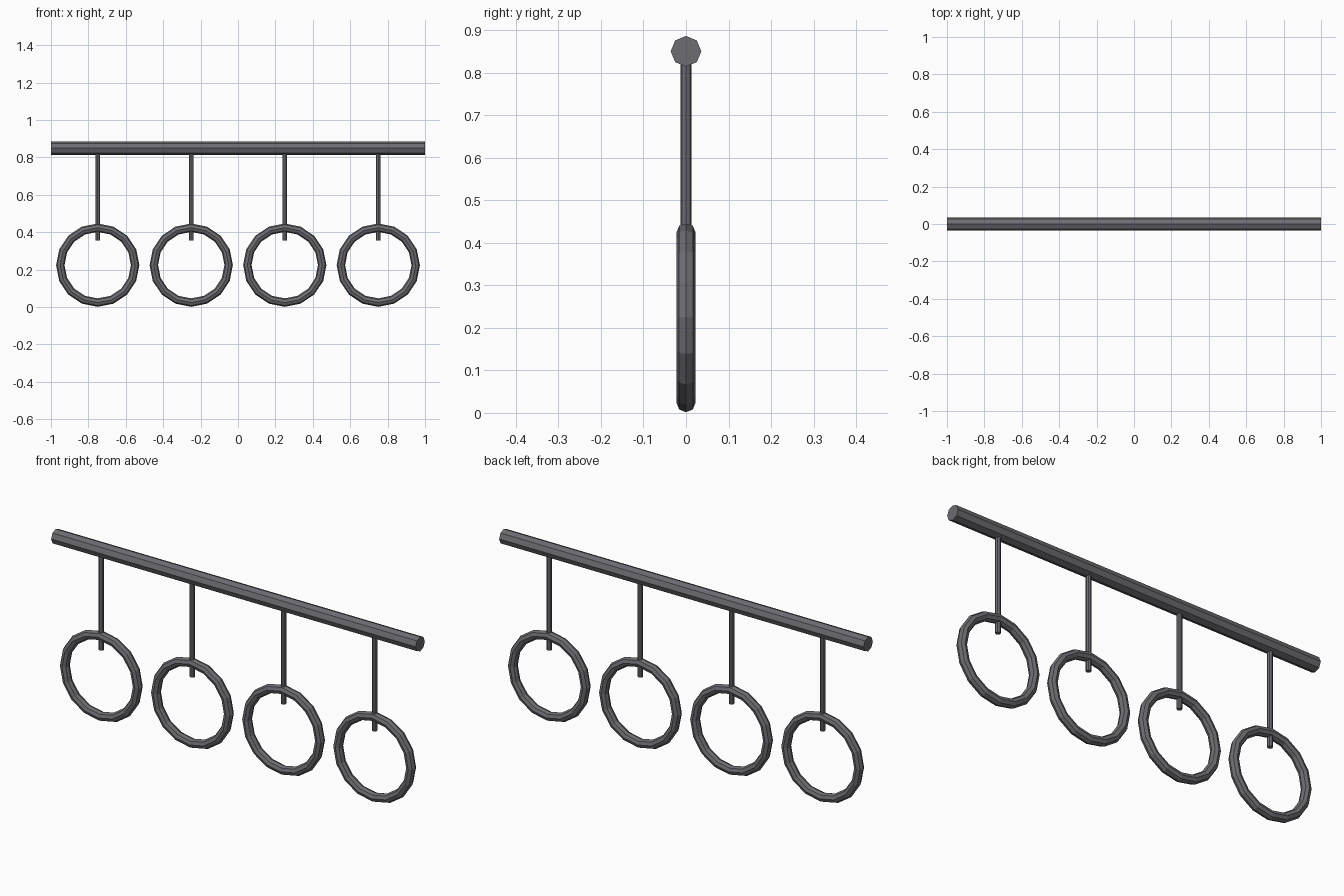
import bpy
from math import pi

cube = bpy.data.objects.get("Cube")
if cube:
    bpy.data.objects.remove(cube, do_unlink=True)

# Dark grey metal shared by every part
metal = bpy.data.materials.new("dark_grey_metal")
metal.use_nodes = True
colour = (0.15, 0.15, 0.17, 1)
metal.diffuse_color = colour
metal.node_tree.nodes["Principled BSDF"].inputs["Base Color"].default_value = colour

BAR_Z = 0.85
RING_Z = 0.224
ROD_BOTTOM = 0.355


def finish(name):
    obj = bpy.context.object
    obj.name = name
    obj.data.materials.append(metal)
    bpy.ops.object.shade_flat()


# Horizontal top bar
bpy.ops.mesh.primitive_cylinder_add(vertices=8, radius=0.036, depth=2,
                                    location=(0, 0, BAR_Z), rotation=(0, pi / 2, 0))
finish("top_bar")

# Four rods, each with a hanging ring
for i in range(4):
    x = -0.75 + 0.5 * i
    bpy.ops.mesh.primitive_cylinder_add(vertices=8, radius=0.0125, depth=BAR_Z - ROD_BOTTOM,
                                        location=(x, 0, (BAR_Z + ROD_BOTTOM) / 2))
    finish(f"hanging_rod_{i + 1}")
    bpy.ops.mesh.primitive_torus_add(major_segments=16, minor_segments=8,
                                     major_radius=0.2, minor_radius=0.0225,
                                     location=(x, 0, RING_Z), rotation=(pi / 2, 0, 0))
    finish(f"hanging_ring_{i + 1}")
